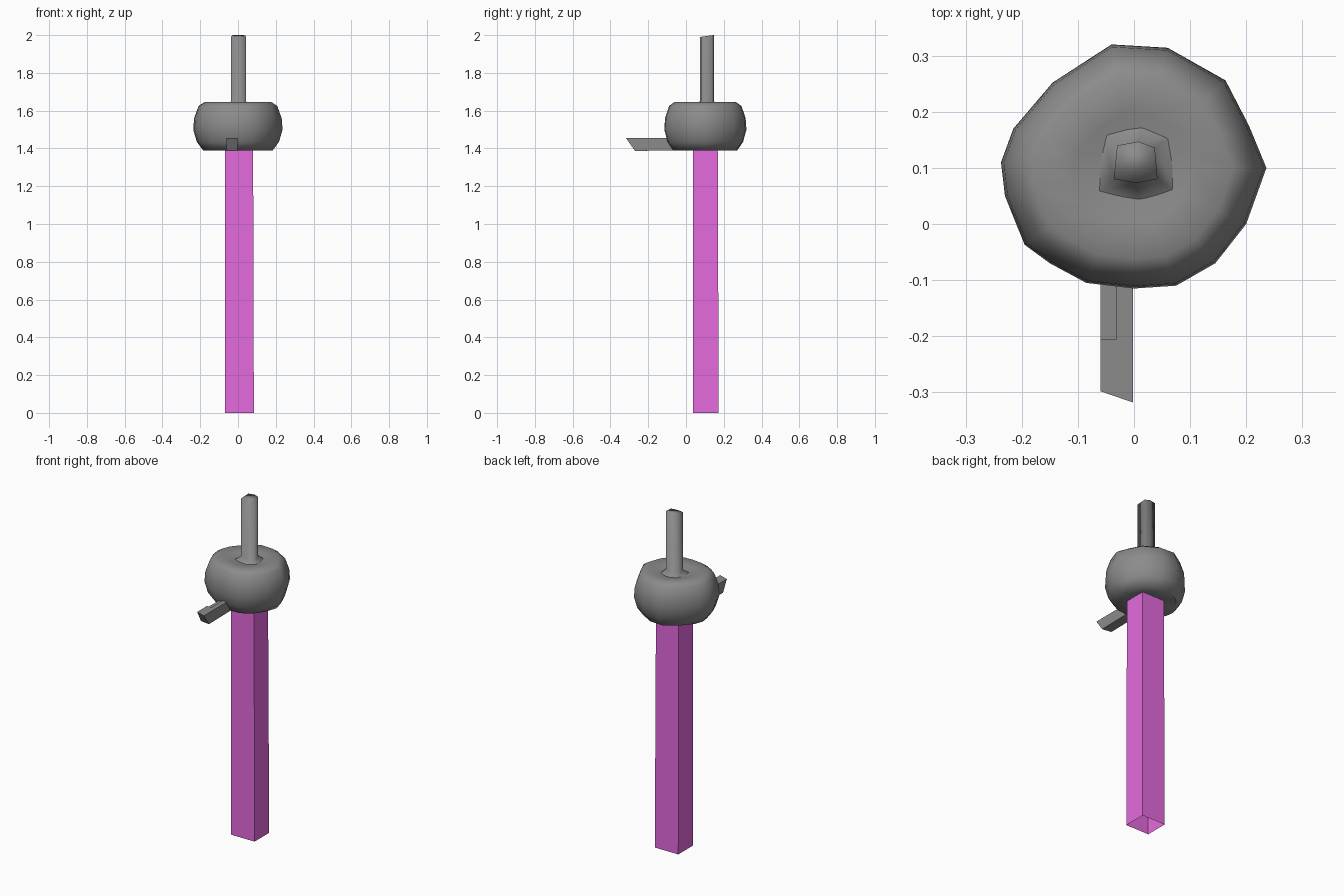
import bpy, math
from mathutils import Vector

if "Cube" in bpy.data.objects:
    bpy.data.objects.remove(bpy.data.objects["Cube"])


def material(name, rgb):
    m = bpy.data.materials.new(name)
    m.diffuse_color = (*rgb, 1)
    m.use_nodes = True
    m.node_tree.nodes["Principled BSDF"].inputs["Base Color"].default_value = m.diffuse_color
    return m


PINK = material("post_pink", (0.78, 0.145, 0.73))
GREY = material("dark_grey", (0.26, 0.26, 0.26))


def loft(name, rings, mat, smooth=None, bottom=True, top=True):
    """Skin a stack of equal-length closed rings, optionally capping the ends."""
    n = len(rings[0])
    verts = [tuple(v) for r in rings for v in r]
    faces = [(k * n + i, k * n + (i + 1) % n, (k + 1) * n + (i + 1) % n, (k + 1) * n + i)
             for k in range(len(rings) - 1) for i in range(n)]
    if bottom:
        faces.append(tuple(reversed(range(n))))
    if top:
        faces.append(tuple(range(len(verts) - n, len(verts))))
    me = bpy.data.meshes.new(name)
    me.from_pydata(verts, [], faces)
    me.materials.append(mat)
    ob = bpy.data.objects.new(name, me)
    bpy.context.collection.objects.link(ob)
    bpy.ops.object.select_all(action='DESELECT')
    ob.select_set(True)
    bpy.context.view_layer.objects.active = ob
    if smooth:
        bpy.ops.object.shade_smooth_by_angle(angle=math.radians(smooth))
    return ob


def scaled(outline, centre, s, z):
    pts = [centre + (Vector(p) - centre) * s for p in outline]
    return [(p.x, p.y, z) for p in pts]


# coloured square post: an open tube, slightly wider at the foot
top_sq = [(-0.07, 0.036), (0.08, 0.036), (0.08, 0.168), (-0.07, 0.168)]
foot_sq = [(-0.07, 0.036), (0.084, 0.036), (0.084, 0.173), (-0.07, 0.173)]
loft("post", [[(x, y, 0) for x, y in foot_sq], [(x, y, 1.41) for x, y in top_sq]],
     PINK, bottom=False, top=False)

# squashed irregular bulb: plan outline scaled along a side profile
centre = Vector((0.0, 0.10))
outline = [(-0.195, -0.037), (-0.15, -0.07), (-0.085, -0.105), (0.0, -0.115), (0.075, -0.11),
           (0.145, -0.07), (0.20, 0.0), (0.236, 0.10), (0.205, 0.175), (0.163, 0.256),
           (0.06, 0.314), (-0.04, 0.32), (-0.145, 0.252), (-0.215, 0.17), (-0.237, 0.11),
           (-0.23, 0.05)]
profile = [(0.36, 1.395), (0.78, 1.39), (0.92, 1.435), (1.0, 1.50), (0.98, 1.56),
           (0.88, 1.625), (0.75, 1.645), (0.45, 1.637), (0.18, 1.625)]
loft("bulb", [scaled(outline, centre, s, z) for s, z in profile], GREY, 60)

# thin six-sided rod, flared where it meets the bulb, soft sloped top
hexagon = [(-0.036, 0.08), (0.005, 0.073), (0.042, 0.08), (0.037, 0.136), (0.008, 0.147), (-0.03, 0.14)]
mid = Vector((0.0, 0.11))
loft("rod", [scaled(hexagon, mid, 1.8, 1.628), scaled(hexagon, mid, 1.0, 1.65),
             [(x, y, 1.98 + 0.14 * y) for x, y in hexagon]], GREY, 100, bottom=False)

# spout with slanted tip
spout = loft("spout", [[(-0.06, -0.298, 1.455), (-0.002, -0.318, 1.455),
                        (-0.002, -0.27, 1.387), (-0.06, -0.262, 1.387)],
                       [(-0.06, -0.05, 1.455), (-0.002, -0.05, 1.455),
                        (-0.002, -0.05, 1.39), (-0.06, -0.05, 1.39)]][::-1], GREY)

# shallow step cut into the left half of the spout top
step = [(-0.08, -0.205), (-0.031, -0.205), (-0.031, 0.0), (-0.08, 0.0)]
cutter = loft("step_cutter", [[(x, y, z) for x, y in step] for z in (1.445, 1.50)], GREY)
cutter.hide_render = True
mod = spout.modifiers.new("step", 'BOOLEAN')
mod.operation, mod.object, mod.solver = 'DIFFERENCE', cutter, 'EXACT'
bpy.context.view_layer.objects.active = spout
bpy.ops.object.modifier_apply(modifier="step")
bpy.data.objects.remove(cutter)
